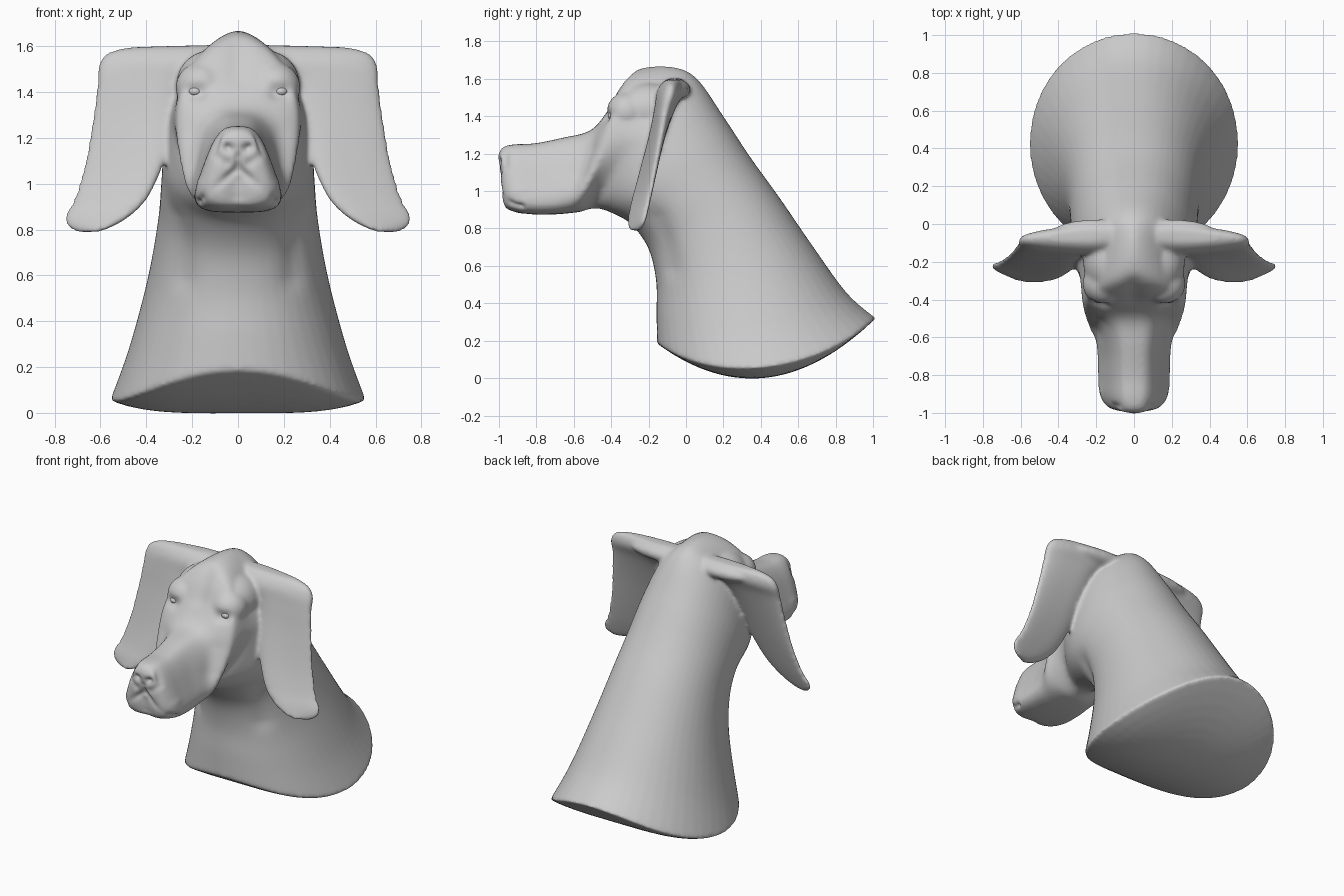
import bpy
import bmesh
import math
from mathutils import Vector, Matrix
from mathutils.geometry import intersect_point_line

cube = bpy.data.objects.get("Cube")
if cube:
    bpy.data.objects.remove(cube, do_unlink=True)

SIDES = 48


def make_material(name, value):
    mat = bpy.data.materials.new(name)
    mat.use_nodes = True
    color = (value, value, value, 1)
    mat.diffuse_color = color
    mat.node_tree.nodes["Principled BSDF"].inputs["Base Color"].default_value = color
    return mat


def spline(rows, steps):
    """Catmull-Rom interpolation between rows of parameters."""
    result = []
    last = len(rows) - 1
    for i in range(last):
        quad = [rows[max(i - 1, 0)], rows[i], rows[i + 1], rows[min(i + 2, last)]]
        for k in range(steps):
            t = k / steps
            result.append([
                b + t * (c - a + t * (2 * a - 5 * b + 4 * c - d + t * (3 * (b - c) + d - a))) / 2
                for a, b, c, d in zip(*quad)])
    return result + [list(rows[-1])]


def rounded(angle, power):
    """Point on a unit superellipse."""
    s, c = math.sin(angle), math.cos(angle)
    return (math.copysign(abs(s) ** power, s), math.copysign(abs(c) ** power, c))


def loft(bm, rings):
    loops = [[bm.verts.new(p) for p in ring] for ring in rings]
    for a, b in zip(loops, loops[1:]):
        for i in range(SIDES):
            j = (i + 1) % SIDES
            bm.faces.new((a[i], a[j], b[j], b[i]))
    for loop in (loops[0], loops[-1]):
        bm.faces.new(loop)


def body_ring(row, scale=1):
    yf, zf, yb, zb, width, power, taper, sag = row
    points = []
    for i in range(SIDES):
        s, c = rounded(2 * math.pi * i / SIDES, power)
        s, c = s * scale, c * scale
        # The sag hangs the cut edge like a saddle, lifted at the flanks
        drop = sag * (1 - c * c - 0.22 * s ** 4)
        points.append((width * s * (1 - taper * c),
                       (yf + yb) / 2 + c * (yb - yf) / 2,
                       (zf + zb) / 2 + c * (zb - zf) / 2 - drop))
    return points


def ear_ring(row, side):
    z, x_in, x_out, y_in, y_out, thick = row
    points = []
    for i in range(SIDES):
        s, c = rounded(2 * math.pi * i / SIDES, 0.7)
        t = (c + 1) / 2
        # Thick at the root, thin and slightly lower at the outer edge
        points.append((side * (x_in + t * (x_out - x_in)),
                       y_in + t * (y_out - y_in) + s * thick * (1.25 - 0.65 * t),
                       z - 0.4 * thick * t ** 3))
    return points


def ball(bm, center, radii):
    matrix = Matrix.Translation(center) @ Matrix.Diagonal((*radii, 1))
    bmesh.ops.create_uvsphere(bm, u_segments=32, v_segments=16, radius=1, matrix=matrix)


# Neck, skull and muzzle: front y, z, back y, z, half width, power, taper, sag
body = [
    (-.155, .185, 1.015, .32, .556, .98, 0, .25),
    (-.158, .34, .86, .455, .475, .96, -.02, .15),
    (-.16, .52, .675, .71, .395, .95, -.02, .05),
    (-.2, .69, .5, .965, .35, .95, 0, 0),
    (-.29, .82, .345, 1.18, .335, .94, .03, 0),
    (-.39, .88, .2, 1.4, .325, .95, .05, 0),
    (-.46, .905, .055, 1.605, .3, 1.05, .05, 0),
    (-.5, .905, -.08, 1.665, .285, 1.25, .02, 0),
    (-.53, .9, -.26, 1.65, .275, 1.08, 0, 0),
    (-.56, .89, -.35, 1.56, .265, .8, 0, 0),
    (-.595, .885, -.42, 1.43, .24, .7, .08, 0),
    (-.64, .88, -.51, 1.325, .188, .62, .25, 0),
    (-.71, .875, -.66, 1.285, .163, .55, .4, 0),
    (-.81, .875, -.81, 1.255, .158, .53, .42, 0),
    (-.9, .885, -.92, 1.25, .152, .56, .42, 0),
    (-.965, .905, -.98, 1.235, .122, .65, .38, 0),
    (-.985, .95, -1, 1.2, .07, .8, .3, 0),
]
bm = bmesh.new()
base_cap = [body_ring(body[0], k / 8) for k in (.2, 1, 2, 3, 4, 5, 6, 7)]
loft(bm, base_cap + [body_ring(row) for row in spline(body, 5)])

# Ears: height, inner x, outer x, inner y, outer y, half thickness
ear = [
    (1.604, .08, .5, -.055, -.07, .028),
    (1.585, .06, .58, -.06, -.08, .055),
    (1.535, .1, .61, -.075, -.09, .074),
    (1.45, .23, .615, -.11, -.11, .056),
    (1.3, .275, .635, -.16, -.135, .042),
    (1.1, .32, .67, -.225, -.17, .034),
    (.95, .385, .715, -.27, -.2, .031),
    (.87, .455, .757, -.288, -.218, .03),
    (.82, .53, .745, -.292, -.235, .026),
    (.79, .6, .69, -.292, -.255, .02),
]
for side in (-1, 1):
    loft(bm, [ear_ring(row, side) for row in spline(ear, 5)])
    # Ear root, skull, brow, nostril wing and hanging lip
    ball(bm, (side * .2, -.05, 1.543), (.24, .075, .052))
    ball(bm, (side * .125, -.2, 1.43), (.145, .18, .15))
    ball(bm, (side * .16, -.315, 1.42), (.113, .112, .11))
    ball(bm, (side * .045, -.96, 1.165), (.048, .045, .06))
    ball(bm, (side * .115, -.87, .985), (.068, .105, .075))
# Nose pad and chin
ball(bm, (0, -.95, 1.18), (.08, .055, .065))
ball(bm, (0, -.87, .925), (.12, .09, .045))
bmesh.ops.recalc_face_normals(bm, faces=bm.faces)

mesh = bpy.data.meshes.new("dog_bust")
bm.to_mesh(mesh)
bm.free()
bust = bpy.data.objects.new("dog_bust", mesh)
bpy.context.collection.objects.link(bust)

# Fuse the parts into one smooth skin
remesh = bust.modifiers.new("fuse", "REMESH")
remesh.mode = "VOXEL"
remesh.voxel_size = 0.011
smooth = bust.modifiers.new("soften", "SMOOTH")
smooth.factor = 0.5
smooth.iterations = 14
graph = bpy.context.evaluated_depsgraph_get()
skin = bpy.data.meshes.new_from_object(bust.evaluated_get(graph))
bust.modifiers.clear()
bust.data = skin

# Sculpting strokes: path, radius, depth along the normal
strokes = [
    ([(0, -.99, 1.07), (.08, -.97, 1), (.15, -.93, .94), (.17, -.88, .92)], .016, -.018),
    ([(0, -.99, 1.12), (0, -.99, 1.06)], .013, -.014),
    ([(0, -.98, 1.01), (0, -.97, .95)], .05, -.022),
    ([(.042, -1, 1.155), (.05, -1, 1.16)], .02, -.025),
    ([(.09, -.97, 1.21), (.1, -.96, 1.13), (.05, -.99, 1.09)], .02, -.01),
    ([(.17, -.43, 1.4), (.2, -.42, 1.4)], .035, -.016),
    ([(0, -.42, 1.48), (0, -.3, 1.6)], .05, -.01),
    ([(.2, -.52, 1.22), (.2, -.56, 1.1)], .06, -.01),
    ([(.24, -.08, .6), (.26, -.14, .85)], .07, -.014),
]
normals = [v.normal.copy() for v in skin.vertices]
for path, radius, depth in strokes:
    points = [Vector(p) for p in path]
    for vert, normal in zip(skin.vertices, normals):
        co = Vector((abs(vert.co.x), vert.co.y, vert.co.z))
        if (co - points[0]).length > 0.5:
            continue
        nearest = 1.0
        for a, b in zip(points, points[1:]):
            t = intersect_point_line(co, a, b)[1]
            nearest = min(nearest, (co - a.lerp(b, min(max(t, 0), 1))).length)
        vert.co += normal * depth * math.exp(-(nearest / radius) ** 2)

# Eyeballs
objects = [bust]
for side, name in ((-1, "right_eye"), (1, "left_eye")):
    bm = bmesh.new()
    ball(bm, (side * .187, -.39, 1.402), (.03, .028, .022))
    eye_mesh = bpy.data.meshes.new(name)
    bm.to_mesh(eye_mesh)
    bm.free()
    eye = bpy.data.objects.new(name, eye_mesh)
    bpy.context.collection.objects.link(eye)
    objects.append(eye)

clay = make_material("grey_clay", 0.6)
for obj in objects:
    obj.data.materials.clear()
    obj.data.materials.append(clay)
    for poly in obj.data.polygons:
        poly.use_smooth = True
        poly.material_index = 0
